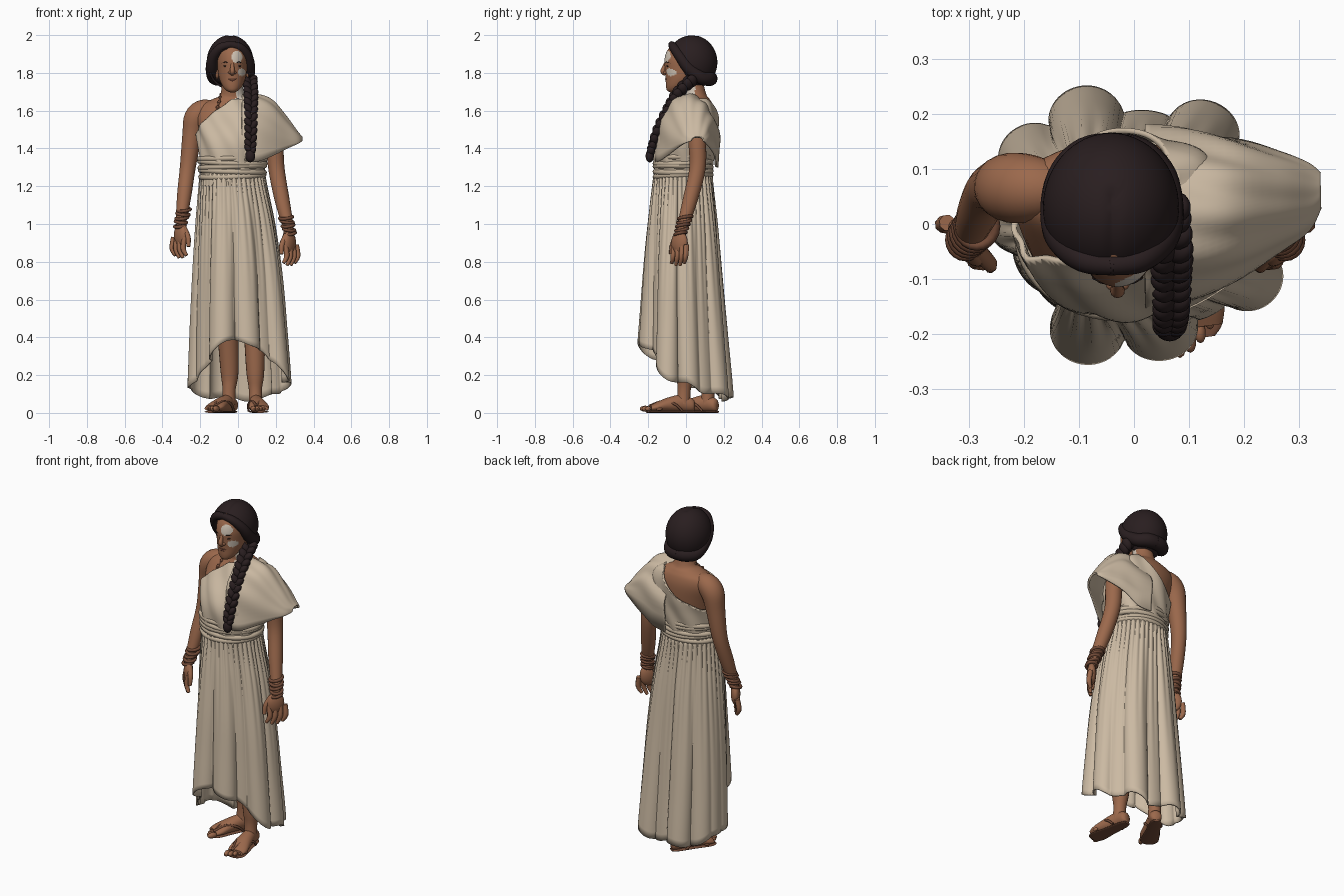
import bpy, bmesh, math
from mathutils import Matrix, Vector

if "Cube" in bpy.data.objects:
    bpy.data.objects.remove(bpy.data.objects["Cube"])

def material(name, r, g, b):
    m = bpy.data.materials.new(name)
    m.diffuse_color = (r, g, b, 1)
    m.use_nodes = True
    m.node_tree.nodes["Principled BSDF"].inputs["Base Color"].default_value = m.diffuse_color
    return m

SKIN = material("skin", .33, .14, .072)
CLOTH = material("linen", .60, .49, .365)
SASH = material("sash linen", .53, .43, .315)
HAIR = material("hair", .022, .013, .014)
LEATHER = material("leather", .17, .07, .039)
PAINT = material("white paint", .62, .54, .45)
LIPS = material("lips", .22, .08, .052)
DARK = material("eye dark", .03, .016, .012)

def finish(name, bm, mats, rule=None, thick=0):
    bmesh.ops.recalc_face_normals(bm, faces=bm.faces)
    if rule:
        for f in bm.faces:
            f.material_index = rule(f.calc_center_median())
    me = bpy.data.meshes.new(name)
    bm.to_mesh(me)
    bm.free()
    for m in mats:
        me.materials.append(m)
    ob = bpy.data.objects.new(name, me)
    bpy.context.collection.objects.link(ob)
    if thick:
        s = ob.modifiers.new("thickness", 'SOLIDIFY')
        s.thickness, s.offset = thick, 0
    bpy.ops.object.select_all(action='DESELECT')
    ob.select_set(True)
    bpy.context.view_layer.objects.active = ob
    bpy.ops.object.shade_smooth_by_angle(angle=math.radians(50))
    return ob

def smooth(rows, steps):
    """Catmull-Rom interpolation of rows of numbers."""
    out, n = [], len(rows)
    for i in range(n - 1):
        p = [rows[max(i - 1, 0)], rows[i], rows[i + 1], rows[min(i + 2, n - 1)]]
        for k in range(steps):
            t = k / steps
            out.append([.5 * (2*b + (c-a)*t + (2*a-5*b+4*c-d)*t*t + (3*b-a-3*c+d)*t**3)
                        for a, b, c, d in zip(*p)])
    return out + [list(rows[-1])]

def bridge(bm, rings, closed=True, cap=True):
    vs = [[bm.verts.new(p) for p in r] for r in rings]
    n = len(vs[0])
    for a, b in zip(vs, vs[1:]):
        for j in range(n if closed else n - 1):
            k = (j + 1) % n
            bm.faces.new((a[j], a[k], b[k], b[j]))
    if cap and closed:
        bm.faces.new(vs[0])
        bm.faces.new(vs[-1])

def loft(bm, secs, n=40, steps=5, M=Matrix(), cap=True, ripple=lambda a, z: 0):
    """Sections are (z, cx, cy, rx, ry)."""
    rings = []
    for z, cx, cy, rx, ry in smooth(secs, steps):
        ring = []
        for j in range(n):
            a = 2 * math.pi * j / n
            d = ripple(a, z)
            ring.append(M @ Vector((cx + (rx + d) * math.cos(a), cy + (ry + d) * math.sin(a), z)))
        rings.append(ring)
    bridge(bm, rings, cap=cap)

def tube(bm, pts, n=12, steps=5):
    """Points are (x, y, z, radius)."""
    rows = smooth(pts, steps)
    P = [Vector(r[:3]) for r in rows]
    rings, nrm = [], Vector((.31, .9, .17))
    for i, r in enumerate(rows):
        t = (P[min(i + 1, len(P) - 1)] - P[max(i - 1, 0)]).normalized()
        nrm = (nrm - t * nrm.dot(t)).normalized()
        b = t.cross(nrm)
        rings.append([P[i] + r[3] * (nrm * math.cos(2*math.pi*j/n) + b * math.sin(2*math.pi*j/n)) for j in range(n)])
    bridge(bm, rings)

def ball(bm, c, s, rot=Matrix(), n=16):
    M = Matrix.Translation(c) @ rot @ Matrix.Diagonal((*s, 1))
    bmesh.ops.create_uvsphere(bm, u_segments=n, v_segments=n // 2 + 2, radius=1, matrix=M)

def ring(bm, c, rx, ry, r, tilt=(0, 0), n=32, m=8):
    """Elliptical hoop; tilt raises z with x and y."""
    hoops = []
    for i in range(n + 1):
        a = 2 * math.pi * i / n
        x, y = math.cos(a), math.sin(a)
        hoops.append([Vector((c[0] + x * (rx + r * math.cos(q)), c[1] + y * (ry + r * math.cos(q)),
                              c[2] + tilt[0] * x + tilt[1] * y + r * math.sin(q)))
                      for q in [2 * math.pi * k / m for k in range(m)]])
    bridge(bm, hoops, cap=False)
    bmesh.ops.remove_doubles(bm, verts=bm.verts, dist=1e-5)

# Torso and neck, with a painted stripe on the neck
body = [(1.2, -.03, -.015, .155, .135), (1.3, -.03, -.015, .155, .135), (1.42, -.02, -.01, .175, .146),
        (1.5, -.022, .01, .185, .138), (1.58, -.03, .042, .19, .11), (1.63, -.035, .055, .165, .088),
        (1.66, -.032, .056, .105, .07), (1.69, -.03, .048, .062, .058), (1.8, -.03, .025, .055, .055)]
bm = bmesh.new()
loft(bm, body)
finish("torso", bm, [SKIN, PAINT], lambda c: int(c.x > -.012 and c.z > 1.59 and c.y < .05))

# One-shouldered bodice, cut along a slanted neckline
bm = bmesh.new()
loft(bm, [(z, x, y, rx + .012, ry + .014) for z, x, y, rx, ry in body[:7]], n=96, steps=8, cap=False,
     ripple=lambda a, z: .005 * math.sin(9 * a + 26 * (z - 1.3)) * min(1, (z - 1.2) * 8))
p, q, r = Vector((-.2, -.08, 1.535)), Vector((0, -.02, 1.68)), Vector((-.2, .13, 1.41))
nrm = (q - p).cross(r - p).normalized()
nrm = nrm if nrm.z > 0 else -nrm
bmesh.ops.bisect_plane(bm, geom=bm.verts[:] + bm.edges[:] + bm.faces[:], plane_co=p, plane_no=nrm, clear_outer=True)
finish("bodice", bm, [CLOTH], thick=.01)

# Draped shoulder cape: stations (x, y front, y back, z top, z front, z back)
bm = bmesh.new()
arch = []
for x, yf, yb, zt, zf, zb in smooth([(.02, -.158, .162, 1.685, 1.34, 1.30), (.10, -.145, .16, 1.68, 1.33, 1.31),
                                     (.18, -.105, .15, 1.65, 1.36, 1.36), (.26, -.05, .128, 1.56, 1.40, 1.40),
                                     (.315, -.01, .108, 1.485, 1.425, 1.425), (.337, .03, .09, 1.46, 1.44, 1.44)], 5):
    row = []
    for i in range(49):
        u = i / 48
        s = math.sin(math.pi * u) ** (.8 - .3 * u) if 0 < u < 1 else 0
        base = zf + (zb - zf) * u
        w = .005 * math.sin(u * 34 + x * 22) * min(1, (.34 - x) * 6)
        bow = .016 * math.exp(-((u - .93) / .06) ** 2) * max(0, 1 - x * 4)
        row.append(Vector((x, bow + (yf + yb) / 2 - ((yb - yf) / 2 + w) * math.cos(math.pi * u), base + (zt - base + w) * s)))
    arch.append(row)
bridge(bm, arch, closed=False)
finish("shoulder_cape", bm, [CLOTH], thick=.01)

# Wrapped sash
bm = bmesh.new()
for i in range(5):
    ring(bm, (-.03, -.015, 1.255 + .024 * i), .166 + .002 * i, .147, .015, ((-1)**i * .006, .006 - .004 * (i % 3)), n=48)
finish("sash", bm, [SASH])

# Skirt with deep rounded folds and a hem that rises at the front
folds = [-112, -79, -50, -29, 4, 30, 58, 86, 113, 143, 158, 178, 204, 228]
depth = [1.35, 1.05, .3, 1.2, .95, .4, 1.1, .35, 1.3, 1.25, 1.1, .85, .3, .2]
def fold(a):
    d = math.degrees(a)
    return max(h * math.sqrt(max(0, 1 - (((d - f + 180) % 360 - 180) / 17) ** 2)) for f, h in zip(folds, depth))
skirt = smooth([(-.03, -.015, .165, .148), (-.015, -.012, .19, .162), (-.005, -.01, .207, .172),
                (0, -.005, .215, .18), (.005, 0, .22, .188)], 8)
bm = bmesh.new()
rings = []
for i, (cx, cy, ax, ay) in enumerate(skirt):
    t = i / (len(skirt) - 1)
    row = []
    for j in range(240):
        a = 2 * math.pi * j / 240
        s = -math.sin(a)
        hem = .15 - .08 * max(0, -s) + .23 * max(0, s) ** 2 + .012 * math.cos(7 * a)
        d = (.064 * fold(a) - .006) * t ** .8 + .005 * math.sin(40 * a) * (1 - t) ** 2
        row.append(Vector((cx + (ax + d) * math.cos(a), cy + (ay + d) * math.sin(a), 1.27 + (hem - 1.27) * t)))
    rings.append(row)
bridge(bm, rings, cap=False)
finish("skirt", bm, [CLOTH], thick=.008)

# Head, with paint on the forehead and one cheek
HX = -.03
bm = bmesh.new()
loft(bm, [(1.697, HX, -.07, .012, .015), (1.707, HX, -.064, .032, .036), (1.73, HX, -.046, .052, .06),
          (1.77, HX, -.02, .069, .088), (1.82, HX, -.004, .078, .108), (1.87, HX, .005, .082, .119),
          (1.92, HX, .015, .077, .113), (1.96, HX, .025, .055, .085), (1.98, HX, .025, .02, .03)], n=120, steps=9)
def face_paint(c):
    brow = ((c.x + .006) / .03) ** 2 + ((c.z - 1.884) / .031) ** 2 < 1
    cheek = ((c.x - .02) / .019) ** 2 + ((c.z - 1.803) / .02) ** 2 < 1
    return int(c.y < -.03 and (brow or cheek))
finish("head", bm, [SKIN, PAINT], face_paint)
bm = bmesh.new()
tube(bm, [(HX, -.1, 1.865, .008), (HX, -.114, 1.835, .010), (HX, -.122, 1.808, .0135), (HX, -.106, 1.794, .011)])
for s in (-1, 1):
    ball(bm, (HX + s * .013, -.108, 1.802), (.009, .012, .008))
    ball(bm, (HX + s * .08, .02, 1.80), (.01, .022, .034))
finish("nose_and_ears", bm, [SKIN])
bm = bmesh.new()
ball(bm, (HX, -.102, 1.768), (.023, .009, .005))
ball(bm, (HX, -.1, 1.759), (.019, .009, .006))
finish("mouth", bm, [LIPS])
bm = bmesh.new()
for s in (-1, 1):
    ball(bm, (HX + s * .034, -.097, 1.836), (.013, .007, .0045))
    tube(bm, [(HX + s * .016, -.109, 1.851, .002), (HX + s * .035, -.103, 1.857, .003), (HX + s * .055, -.082, 1.851, .0015)], 8)
finish("eyes_and_brows", bm, [DARK])

# Hair cap with a centre parting and slanted hairline, side rolls and a nape roll
bm = bmesh.new()
ball(bm, (-.042, .03, 1.856), (.118, .13, .138), n=64)
bmesh.ops.bisect_plane(bm, geom=bm.verts[:] + bm.edges[:] + bm.faces[:], plane_co=(0, -.09, 1.935),
                       plane_no=(0, -.85, -.53), clear_outer=True)
for v in bm.verts:
    if v.co.y < .06:
        v.co.z -= .006 * math.exp(-((v.co.x + .04) / .012) ** 2)
finish("hair_cap", bm, [HAIR], thick=.012)
bm = bmesh.new()
for s in (-1, 1):
    X = lambda d: -.04 + s * d
    tube(bm, [(X(-.006), -.076, 1.95, .018), (X(.05), -.066, 1.935, .023), (X(.09), -.03, 1.885, .028),
              (X(.098), .015, 1.825, .033), (X(.086), .08, 1.775, .035), (X(.045), .12, 1.77, .039), (X(-.01), .128, 1.77, .039)], 16)
ball(bm, (-.04, .07, 1.78), (.095, .08, .05), n=24)
finish("hair_rolls", bm, [HAIR])

# Braid falling over the front of the shoulder
bm = bmesh.new()
path = smooth([(.06, .03, 1.77), (.068, -.045, 1.70), (.068, -.1, 1.61), (.068, -.155, 1.5), (.065, -.185, 1.40)], 3)
for i, (x, y, z) in enumerate(path):
    w = .037 - .011 * i / len(path)
    for s in (-1, 1):
        ball(bm, (x + s * w * .42, y, z - (s > 0) * .014), (w * .62, w * .8, w), Matrix.Rotation(s * .6, 4, 'Y'), 14)
ball(bm, (.065, -.192, 1.36), (.026, .022, .034))
finish("braid", bm, [HAIR])

# Arms, hands turned slightly inward, and bracelets
def arm(side, s, pts):
    bm = bmesh.new()
    tube(bm, pts, 24)
    x, y, z, r = pts[-1]
    tube(bm, [(x, y, z + .02, .028), (x, y - .006, z - .035, .026)])
    ball(bm, (x + s * .004, y - .014, z - .08), (.026, .05, .064), Matrix.Rotation(-s * .6, 4, 'Z'), n=20)
    for k in range(4):
        o = -.04 + .026 * k
        fx, fy = x + s * (.012 + .75 * o), y - .014 + .85 * o
        end = z - .205 + .012 * abs(k - 1.5)
        tube(bm, [(fx, fy + .004, z - .09, .015), (fx + s * .008, fy, z - .15, .0145), (fx - s * .010, fy - .008, end, .009)], 8)
    tube(bm, [(x - s * .012, y - .026, z - .04, .017), (x - s * .035, y - .05, z - .09, .015), (x - s * .038, y - .06, z - .14, .010)], 8)
    finish(side + "_arm", bm, [SKIN])
    bm = bmesh.new()
    for k in range(5):
        dz = -.03 + .021 * k
        ring(bm, (x - s * dz * .25, y + dz * .3, z + dz), .028 + .0015 * k, .03 + .0015 * k, .009, (.004 * (-1)**k, .006), n=20)
    finish(side + "_bracelets", bm, [LEATHER])
arm("left", 1, [(.09, .06, 1.59, .03), (.14, .06, 1.575, .045), (.175, .06, 1.53, .05), (.192, .06, 1.43, .047),
                (.204, .06, 1.29, .043), (.235, .02, 1.12, .039), (.268, -.02, .98, .028)])
arm("right", -1, [(-.12, .062, 1.61, .04), (-.18, .064, 1.60, .06), (-.222, .066, 1.56, .064), (-.242, .068, 1.47, .053),
                  (-.266, .06, 1.3, .042), (-.285, .02, 1.15, .038), (-.3, -.02, 1.02, .028)])

# Legs, feet and sandals
def leg(side, s, heel, fwd, top):
    f = Vector((*fwd, 0)).normalized()
    lat = Vector((-f.y, f.x, 0))
    M = Matrix((lat, (0, 0, 1), f)).transposed().to_4x4()
    M.translation = (*heel, .006)
    inner = 1 if lat.x * -s > 0 else -1
    at = lambda a, u, d: tuple(M @ Vector((a * inner, u, d)))
    bm = bmesh.new()
    tube(bm, [(*top, .075), (*[(a + b) / 2 for a, b in zip(top, at(0, .3, .05))], .06),
              (*at(0, .22, .05), .048), (*at(0, .12, .055), .035), (*at(0, .04, .06), .036)], 20)
    loft(bm, [(0, 0, .032, .018, .024), (.015, 0, .036, .032, .036), (.07, 0, .045, .036, .045),
              (.14, 0, .038, .045, .038), (.2, 0, .026, .054, .026), (.235, 0, .018, .046, .016)], n=24, M=M)
    for k in range(5):
        w = .018 - .0018 * k
        ball(bm, at(.038 - .0205 * k, .016, .258 - .004 * k * k), (w * .8, w * 1.6, w * .9), Matrix.Rotation(math.atan2(f.y, f.x) - math.pi / 2, 4, 'Z'), 12)
    finish(side + "_leg", bm, [SKIN])
    bm = bmesh.new()
    loft(bm, [(0, 0, 0, .02, .006), (.03, 0, 0, .033, .006), (.12, 0, 0, .04, .006),
              (.22, 0, 0, .05, .006), (.255, 0, 0, .03, .006)], n=20, M=M)
    for e in (-1, 1):
        tube(bm, [(*at(.02, .03, .24), .007), (*at(.01 + e * .02, .055, .17), .007), (*at(e * .044, .04, .11), .007), (*at(e * .038, .004, .07), .006)], 8)
    finish(side + "_sandal", bm, [LEATHER])
leg("left", 1, (.085, .045), (.13, -1), (.08, 0, .7))
leg("right", -1, (-.02, .165), (-.5, -.87), (-.07, .03, .7))

# Neck cord with beads
bm = bmesh.new()
cord = smooth([(-.088, .04, 1.685), (-.1, -.012, 1.645), (-.115, -.05, 1.59), (-.118, -.082, 1.555)], 4)
tube(bm, [(*c, .005) for c in cord], 8, 2)
for c in cord[::2]:
    ball(bm, c, (.01,) * 3, n=8)
finish("necklace", bm, [LEATHER])
